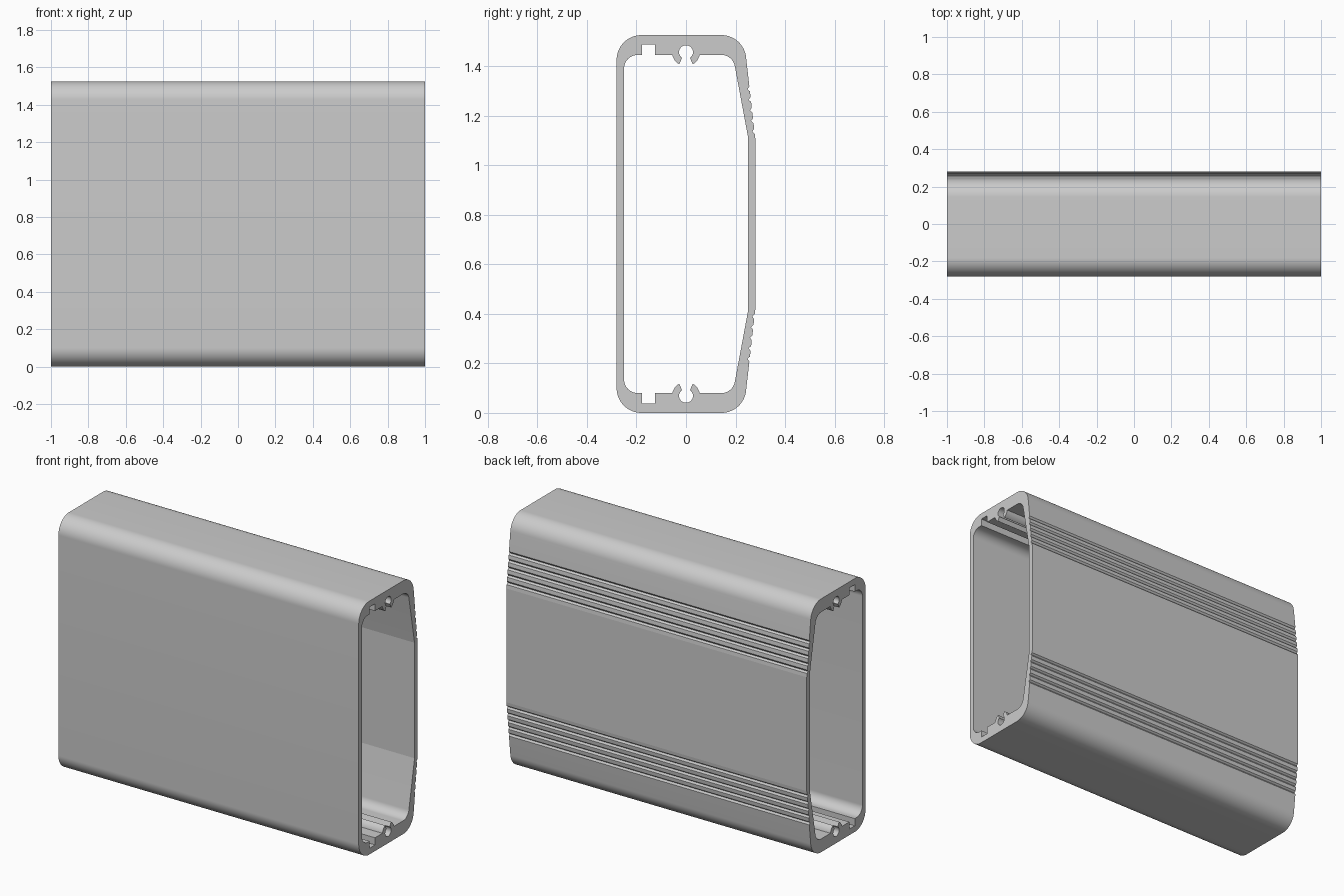
import bpy, bmesh
from math import sin, cos, radians
from mathutils import Vector

cube = bpy.data.objects.get("Cube")
if cube:
    bpy.data.objects.remove(cube, do_unlink=True)

HEIGHT = 1.525
LENGTH = 2.0


def arc(cy, cz, r, start, end):
    """Points (y, z) along an arc, in steps of at most 4.5 degrees."""
    n = max(2, round(abs(end - start) / 4.5))
    angles = [radians(start + (end - start) * i / n) for i in range(n + 1)]
    return [(cy + r * cos(a), cz + r * sin(a)) for a in angles]


def mirrored(half):
    """Close an upper half outline by mirroring it to the bottom."""
    return half + [(y, HEIGHT - z) for y, z in reversed(half)]


def grip_grooves(bottom, top, count, first, pitch, width, depth):
    """Shallow V grooves along the sloped back wall."""
    a, b = Vector(bottom), Vector(top)
    along = (b - a).normalized()
    inward = Vector((-along.y, along.x))
    points = []
    for i in range(count):
        s = first + i * pitch
        points += [a + along * s,
                   a + along * (s + width / 2) + inward * depth,
                   a + along * (s + width)]
    return [tuple(p) for p in points]


# Outer wall: back hinge, grooves, back corner, front corner
hinge = (0.28, 1.105)
back_corner = arc(0.143, 1.425, 0.1, 6.6, 90)
outer = mirrored([hinge]
                 + grip_grooves(hinge, back_corner[0], 5, 0.022, 0.043, 0.02, 0.009)
                 + back_corner
                 + arc(-0.18, 1.425, 0.1, 90, 180))

# Inner wall: back hinge, corner, screw boss with open bore, slot, corner
inner = mirrored([(0.251, 1.11)]
                 + arc(0.143, 1.39, 0.055, 10.7, 90)
                 + arc(0, 1.456, 0.056, -11.3, -60)
                 + arc(0, 1.456, 0.028, -56, 236)
                 + arc(0, 1.456, 0.056, -120, -168.7)
                 + [(-0.125, 1.445), (-0.125, 1.488), (-0.177, 1.488), (-0.177, 1.445)]
                 + arc(-0.195, 1.39, 0.055, 90, 180))

# Fill the cross-section between the outlines and extrude it lengthwise
bm = bmesh.new()
for outline in (outer, inner):
    verts = [bm.verts.new((-LENGTH / 2, y, z)) for y, z in outline]
    for i, v in enumerate(verts):
        bm.edges.new((verts[i - 1], v))
bmesh.ops.triangle_fill(bm, use_beauty=True, use_dissolve=False,
                        edges=bm.edges[:], normal=(-1, 0, 0))
result = bmesh.ops.extrude_face_region(bm, geom=bm.faces[:], use_keep_orig=True)
moved = [g for g in result["geom"] if isinstance(g, bmesh.types.BMVert)]
bmesh.ops.translate(bm, verts=moved, vec=(LENGTH, 0, 0))
bmesh.ops.recalc_face_normals(bm, faces=bm.faces[:])
mesh = bpy.data.meshes.new("enclosure_sleeve")
bm.to_mesh(mesh)
bm.free()

sleeve = bpy.data.objects.new("enclosure_sleeve", mesh)
bpy.context.collection.objects.link(sleeve)

# Plain grey metal
grey = bpy.data.materials.new("grey_metal")
grey.use_nodes = True
grey.diffuse_color = (0.6, 0.6, 0.6, 1)
grey.node_tree.nodes["Principled BSDF"].inputs["Base Color"].default_value = (0.6, 0.6, 0.6, 1)
mesh.materials.append(grey)

# Smooth corners, crisp hinges and rims
bpy.ops.object.select_all(action="DESELECT")
sleeve.select_set(True)
bpy.context.view_layer.objects.active = sleeve
bpy.ops.object.shade_smooth_by_angle(angle=radians(6))
